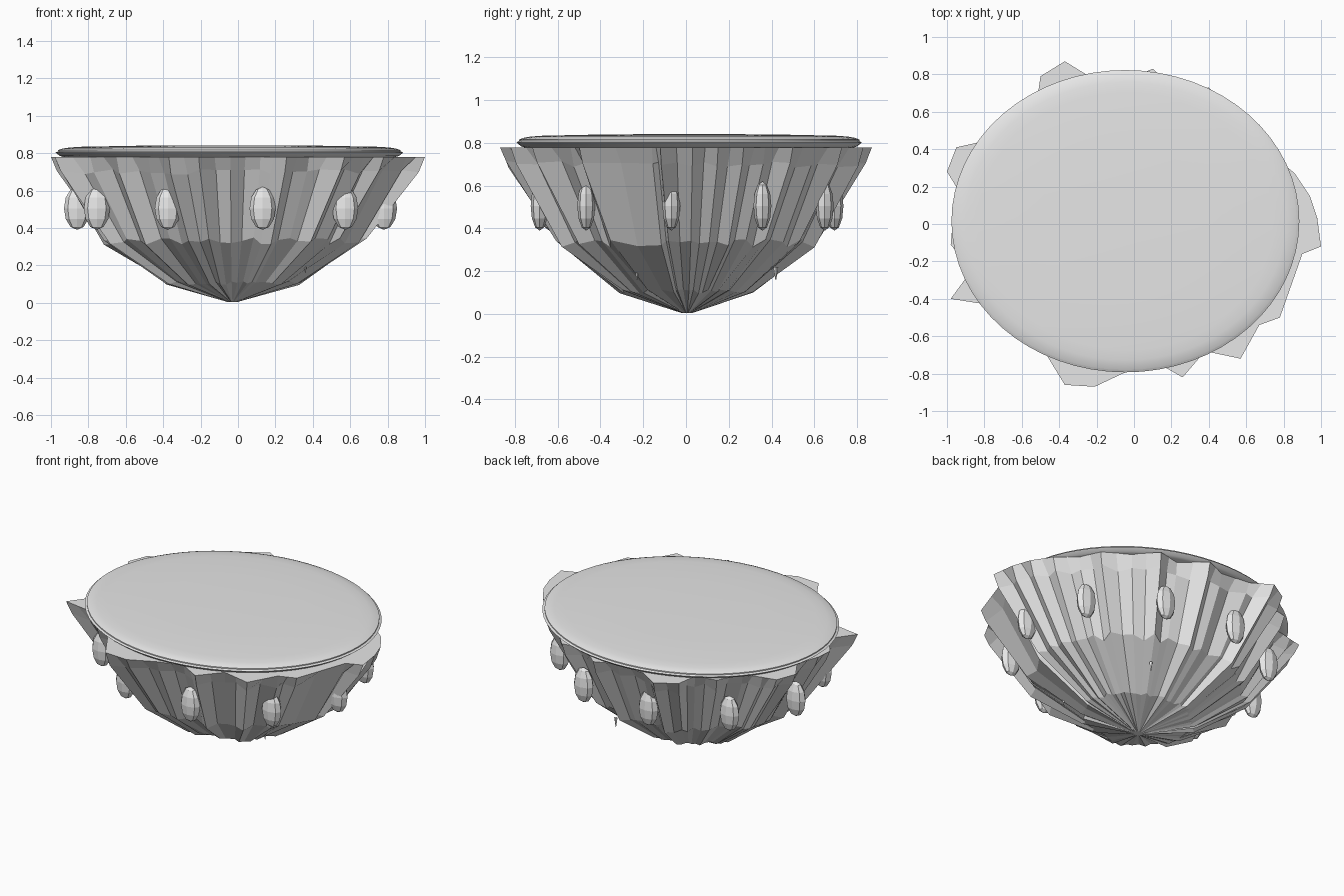
import bpy, bmesh, math, random
from mathutils import Vector

random.seed(4)
cube = bpy.data.objects.get("Cube")
if cube:
    bpy.data.objects.remove(cube, do_unlink=True)

stone = bpy.data.materials.new("pale grey stone")
stone.use_nodes = True
colour = (0.8, 0.8, 0.8, 1)
stone.diffuse_color = colour
stone.node_tree.nodes["Principled BSDF"].inputs["Base Color"].default_value = colour

CENTRE = Vector((-.03, .005, 0))


def finish(name, bm):
    """Turn a bmesh into a named object with the stone material."""
    bmesh.ops.recalc_face_normals(bm, faces=bm.faces)
    mesh = bpy.data.meshes.new(name)
    bm.to_mesh(mesh)
    bm.free()
    mesh.materials.append(stone)
    obj = bpy.data.objects.new(name, mesh)
    bpy.context.collection.objects.link(obj)
    return obj


def loft(bm, rings):
    """Join successive closed rings with quads and cap both ends."""
    loops = [[bm.verts.new(p) for p in ring] for ring in rings]
    n = len(loops[0])
    for low, high in zip(loops, loops[1:]):
        for i in range(n):
            j = (i + 1) % n
            bm.faces.new((low[i], low[j], high[j], high[i]))
    bm.faces.new(loops[0][::-1])
    bm.faces.new(loops[-1])


def oval(direction, rx, ry):
    """Point on an ellipse in the given direction."""
    a = math.atan2(direction.y / ry, direction.x / rx)
    return Vector((rx * math.cos(a), ry * math.sin(a), 0))


# Ragged fluted rock: the rim outline shrinks and rounds off towards the tip
rim = [(1, -.12), (.98, .03), (.94, .15), (.86, .27), (.74, .37), (.68, .5),
       (.52, .6), (.4, .73), (.25, .7), (.1, .83), (-.04, .77), (-.24, .79),
       (-.37, .87), (-.5, .79), (-.52, .65), (-.66, .62), (-.74, .46),
       (-.86, .43), (-.95, .41), (-1, .28), (-.92, .15), (-.97, 0),
       (-.98, -.11), (-.87, -.25), (-.98, -.4), (-.79, -.43), (-.65, -.56),
       (-.48, -.68), (-.37, -.86), (-.21, -.87), (-.04, -.79), (.12, -.74),
       (.26, -.82), (.38, -.68), (.57, -.72), (.67, -.54), (.78, -.5),
       (.9, -.16)]
# Each level: scale, roundness, height, height wobble
levels = [(.03, 0, .005, 0), (.37, .4, .105, .01), (.72, .5, .33, .02),
          (.97, .05, .7, .015), (1, 0, .78, 0)]
rings = []
for scale, roundness, height, wobble in levels:
    ring = []
    for i, (x, y) in enumerate(rim):
        here = Vector((x, y, 0)) - CENTRE
        after = Vector((*rim[(i + 1) % len(rim)], 0)) - CENTRE
        # A shallow groove runs midway between neighbouring ridges
        groove = .95 if wobble else 1
        for p, depth in ((here, 1), ((here + after) / 2, groove)):
            p = p.lerp(oval(p, .97, .84), roundness) * scale * depth + CENTRE
            p.z = height + random.uniform(-wobble, wobble)
            ring.append(p)
    rings.append(ring)
bm = bmesh.new()
loft(bm, rings)
finish("rock_base", bm)

# Smooth, gently domed oval platform with a grooved lip
profile = [(.95, .778), (.975, .785), (1, .803), (.985, .809), (.985, .816),
           (.96, .824), (.92, .83), (.85, .834), (.5, .84), (.1, .842)]
SIDES = 64
rings = []
for r, z in profile:
    angles = [math.tau * i / SIDES for i in range(SIDES)]
    rings.append([(.93 * r * math.cos(a) - .046, .808 * r * math.sin(a) + .015, z)
                  for a in angles])
bm = bmesh.new()
loft(bm, rings)
platform = finish("platform", bm)
bpy.context.view_layer.objects.active = platform
platform.select_set(True)
bpy.ops.object.shade_smooth_by_angle(angle=math.radians(40))
platform.select_set(False)

# Faceted oval stones spaced evenly around the rock
STONES = 10
for i in range(STONES):
    a = math.tau * i / STONES + math.radians(-6)
    bm = bmesh.new()
    bmesh.ops.create_uvsphere(bm, u_segments=8, v_segments=6, radius=1)
    bmesh.ops.scale(bm, verts=bm.verts, vec=(.07, .042, .115))
    stone_obj = finish(f"oval_stone_{i + 1}", bm)
    stone_obj.location = (.825 * math.cos(a) - .04, .705 * math.sin(a) + .005, .505)

# Thin splinters hanging beneath the rock
for i, (x, y) in enumerate([(.22, .42), (.36, -.23)]):
    bm = bmesh.new()
    bmesh.ops.create_cone(bm, cap_ends=True, segments=4, radius1=.002,
                          radius2=.012, depth=.06)
    splinter = finish(f"splinter_{i + 1}", bm)
    splinter.location = (x, y, .19)
